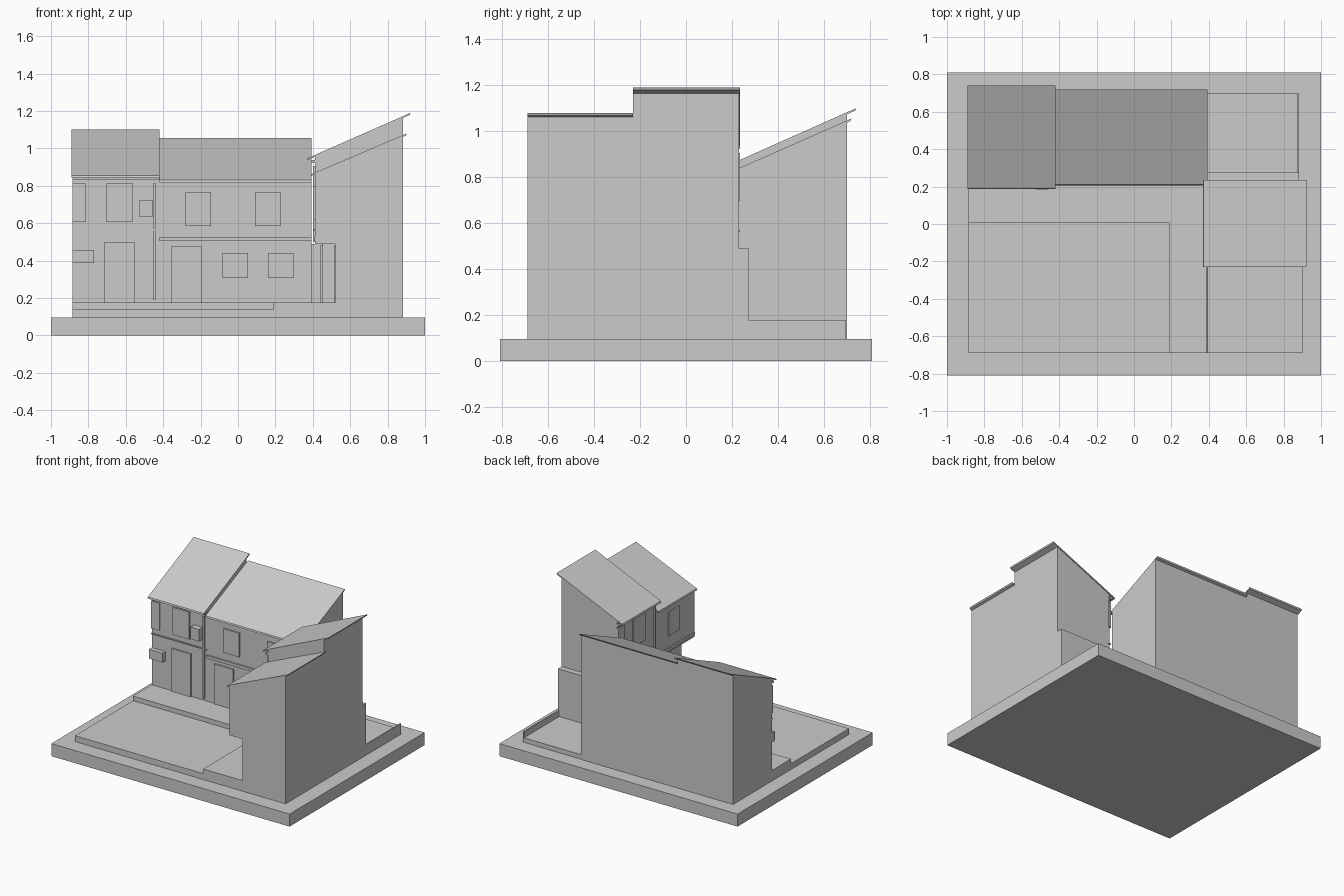
import bpy, bmesh

if "Cube" in bpy.data.objects:
    bpy.data.objects.remove(bpy.data.objects["Cube"])


def place(row, u, d, z):
    """Facade coordinates to world: u along the facade, d outward from it."""
    return (u, 0.23 - d, z) if row == "back" else (0.412 - d, -0.65 - u, z)


def prism(name, row, u0, u1, profile):
    """Extrude a (d, z) profile along the facade."""
    bm = bmesh.new()
    a = [bm.verts.new(place(row, u0, d, z)) for d, z in profile]
    b = [bm.verts.new(place(row, u1, d, z)) for d, z in profile]
    bm.faces.new(a)
    bm.faces.new(b)
    n = len(a)
    for i in range(n):
        bm.faces.new((a[i], a[(i + 1) % n], b[(i + 1) % n], b[i]))
    bmesh.ops.recalc_face_normals(bm, faces=bm.faces)
    mesh = bpy.data.meshes.new(name)
    bm.to_mesh(mesh)
    bm.free()
    ob = bpy.data.objects.new(name, mesh)
    bpy.context.collection.objects.link(ob)
    return ob


def panel(name, row, u0, u1, z0, z1, out=0.01, inner=-0.01):
    return prism(name, row, u0, u1, [(inner, z0), (out, z0), (out, z1), (inner, z1)])


def box(name, x0, x1, y0, y1, z0, z1):
    bpy.ops.mesh.primitive_cube_add(size=1, location=((x0 + x1) / 2, (y0 + y1) / 2, (z0 + z1) / 2))
    ob = bpy.context.object
    ob.name = name
    ob.scale = (x1 - x0, y1 - y0, z1 - z0)
    return ob


def house(name, row, u0, u1, eave, ridge, recess, over):
    """Half house: walls under a single slope, roof slab with overhangs."""
    d0, d1 = over, -0.47 - over
    slope = (ridge - eave) / (d0 - d1)
    top = lambda d: eave + slope * (d0 - d) - 0.008
    body = [(0, top(0)), (-0.47, top(-0.47)), (-0.47, 0.09)]
    if recess:
        body += [(-recess, 0.09), (-recess, 0.49), (0, 0.49)]
    else:
        body += [(0, 0.09)]
    prism(name + "_walls", row, u0, u1, body)
    prism(name + "_roof", row, u0 - (0.005 if over > 0.03 else 0), u1,
          [(d0, eave), (d1, ridge), (d1 + 0.004, ridge - 0.011), (d0 + 0.004, eave - 0.011)])


# Base, road, pavements and rear yard
box("base", -1, 1, -0.81, 0.81, 0, 0.095)
box("road", -0.885, 0.19, -0.69, 0.005, 0.09, 0.14)
box("house_pavement", -0.885, 0.395, 0.005, 0.24, 0.09, 0.175)
box("side_pavement", 0.19, 0.53, -0.69, 0.235, 0.09, 0.175)
box("rear_yard", 0.39, 0.872, 0.27, 0.697, 0.09, 0.13)
box("yard_edge", 0.872, 0.882, 0.27, 0.697, 0.09, 0.175)
box("rear_extension", 0.393, 0.882, 0.22, 0.275, 0.09, 0.49)

# Four half houses
house("left_house", "back", -0.885, -0.42, 0.855, 1.10, 0, 0.04)
house("main_house", "back", -0.42, 0.393, 0.83, 1.055, 0, 0.02)
house("middle_house", "right", -0.88, -0.42, 0.948, 1.19, 0.04, 0.04)
house("front_house", "right", -0.42, 0.04, 0.862, 1.08, 0.11, 0.02)

# Tall houses: windows, band, eave strip, small box and drainpipe
for row, name, dz, foot in (("back", "left", 0, 0.19), ("right", "middle", 0.09, 0.5)):
    panel(name + "_edge_window", row, -0.885, -0.815, 0.607 + dz, 0.815 + dz)
    panel(name + "_window", row, -0.703, -0.564, 0.607 + dz, 0.815 + dz)
    panel(name + "_band", row, -0.885, -0.42, 0.562, 0.57, 0.008)
    panel(name + "_eave_strip", row, -0.885, -0.42, 0.833 + dz, 0.848 + dz, 0.02)
    panel(name + "_drainpipe", row, -0.452, -0.44, foot, 0.815 + dz, 0.012)
panel("left_small_box", "back", -0.527, -0.457, 0.634, 0.725, 0.045)
panel("left_wall_box", "back", -0.885, -0.77, 0.388, 0.457, 0.035)
panel("left_door", "back", -0.714, -0.553, 0.17, 0.50, 0.01)

# Low houses: windows, band and doors
for i, u in enumerate((-0.28, 0.09)):
    panel(f"main_upper_window_{i}", "back", u, u + 0.136, 0.585, 0.767)
for i, u in enumerate((-0.083, 0.16)):
    panel(f"main_lower_window_{i}", "back", u, u + 0.136, 0.307, 0.441)
panel("main_band", "back", -0.42, 0.393, 0.505, 0.527, 0.012)
panel("main_door", "back", -0.355, -0.195, 0.17, 0.478)
panel("front_window", "right", -0.28, -0.147, 0.62, 0.80)
panel("front_band", "right", -0.42, 0.04, 0.505, 0.527, 0.006)
panel("front_door", "right", -0.355, -0.195, 0.17, 0.478, -0.10, -0.12)
panel("middle_door", "right", -0.714, -0.553, 0.17, 0.485, -0.03, -0.05)
